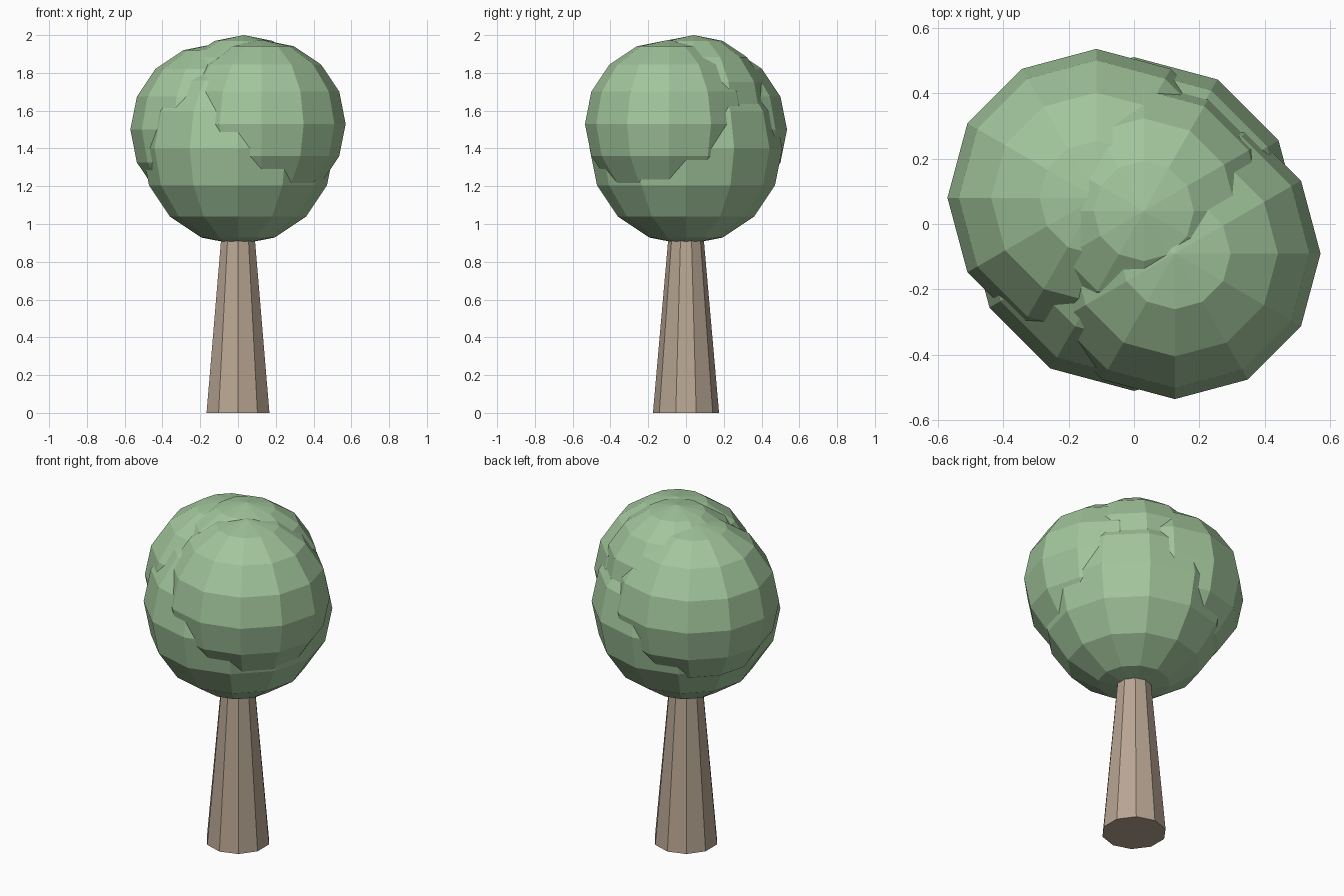
import bpy

if "Cube" in bpy.data.objects:
    bpy.data.objects.remove(bpy.data.objects["Cube"])


def material(name, color):
    mat = bpy.data.materials.new(name)
    mat.diffuse_color = (*color, 1)
    mat.use_nodes = True
    mat.node_tree.nodes["Principled BSDF"].inputs["Base Color"].default_value = mat.diffuse_color
    return mat


bark = material("bark", (0.48, 0.38, 0.29))
leaf = material("leaf", (0.36, 0.56, 0.33))

# Tapered ten-sided trunk, its top hidden inside the foliage
bpy.ops.mesh.primitive_cone_add(vertices=10, radius1=0.175, radius2=0.087,
                                depth=1.0, location=(0, 0, 0.5))
trunk = bpy.context.object
trunk.name = "trunk"
trunk.data.materials.append(bark)

# Overlapping faceted foliage balls: name, centre, radius
balls = [
    ("foliage_base", (0, 0, 1.40), 0.51),
    ("foliage_front_right", (0.125, -0.09, 1.53), 0.445),
    ("foliage_back_left", (-0.115, 0.08, 1.50), 0.455),
    ("foliage_top", (0.03, 0.04, 1.60), 0.40),
]
for name, centre, radius in balls:
    bpy.ops.mesh.primitive_uv_sphere_add(segments=12, ring_count=8,
                                         radius=radius, location=centre)
    ball = bpy.context.object
    ball.name = name
    ball.data.materials.append(leaf)
